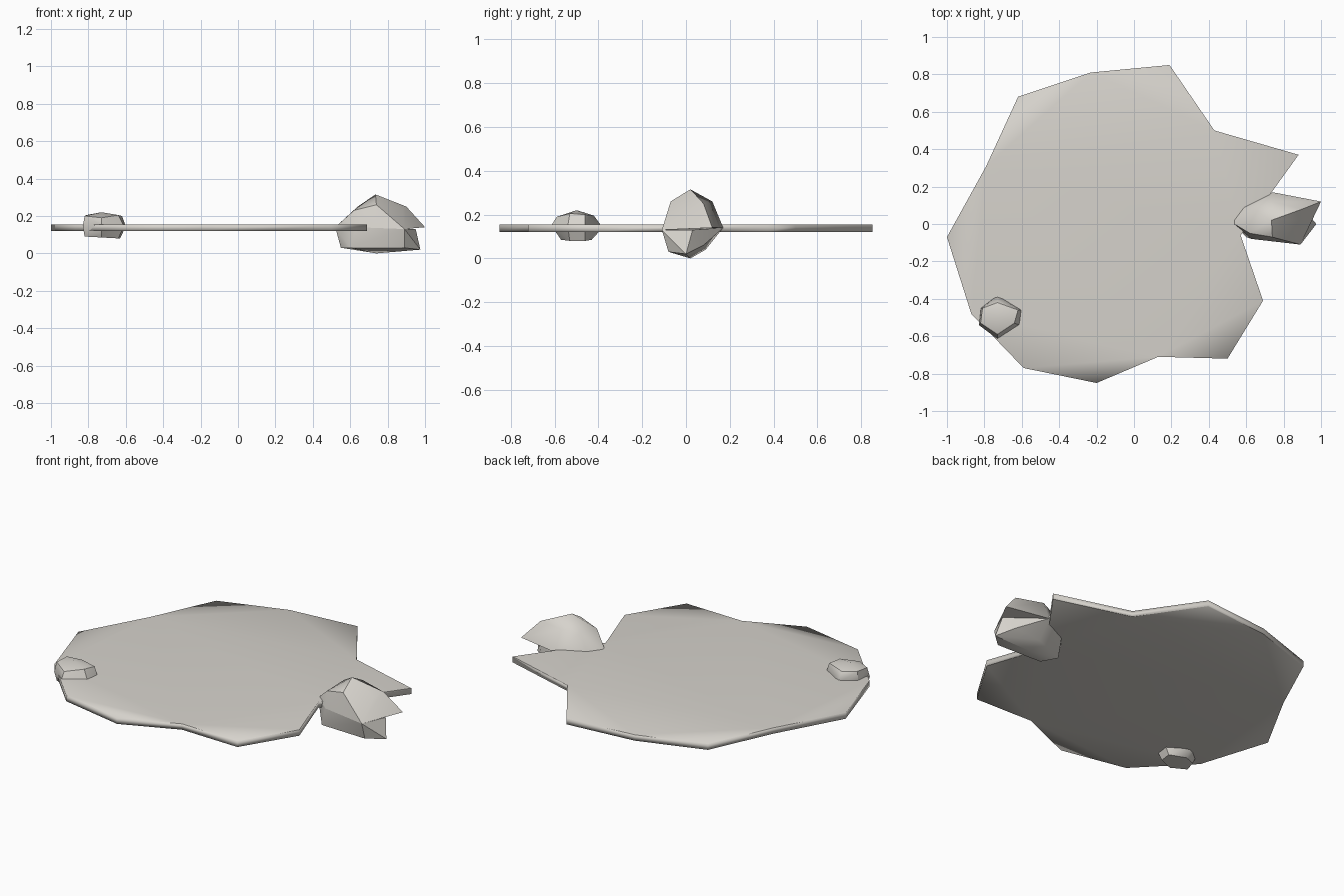
import bpy, bmesh
from mathutils import Vector

cube = bpy.data.objects.get("Cube")
if cube:
    bpy.data.objects.remove(cube, do_unlink=True)

# Single pale warm grey stone colour
stone = bpy.data.materials.new("warm_grey_stone")
stone.use_nodes = True
colour = (0.68, 0.655, 0.61, 1)
stone.diffuse_color = colour
stone.node_tree.nodes["Principled BSDF"].inputs["Base Color"].default_value = colour


def finish(name, bm):
    bmesh.ops.recalc_face_normals(bm, faces=bm.faces)
    for face in bm.faces:
        face.smooth = True
    mesh = bpy.data.meshes.new(name)
    bm.to_mesh(mesh)
    bm.free()
    mesh.materials.append(stone)
    obj = bpy.data.objects.new(name, mesh)
    bpy.context.collection.objects.link(obj)
    return obj


def soften_caps(mesh, rim_weight):
    """Area-weighted normals on the flat faces, rounded normals on the rim."""
    gentle = [Vector() for _ in mesh.vertices]
    for poly in mesh.polygons:
        weight = poly.area * (1 if abs(poly.normal.z) > 0.5 else rim_weight)
        for i in poly.vertices:
            gentle[i] += poly.normal * weight
    rounded = [v.normal.copy() for v in mesh.vertices]
    normals = []
    for poly in mesh.polygons:
        source = gentle if abs(poly.normal.z) > 0.5 else rounded
        normals += [source[i].normalized() for i in poly.vertices]
    mesh.normals_split_custom_set(normals)


def slab(name, outline, bottom, top):
    bm = bmesh.new()
    face = bm.faces.new([bm.verts.new((x, y, bottom)) for x, y in outline])
    new = bmesh.ops.extrude_face_region(bm, geom=[face], use_keep_orig=True)["geom"]
    for v in new:
        if isinstance(v, bmesh.types.BMVert):
            v.co.z = top
    caps = [f for f in bm.faces if len(f.verts) > 4]
    bmesh.ops.triangulate(bm, faces=caps, ngon_method="BEAUTY")
    obj = finish(name, bm)
    soften_caps(obj.data, 2)


def rock(name, points):
    bm = bmesh.new()
    for p in points:
        bm.verts.new(p)
    out = bmesh.ops.convex_hull(bm, input=bm.verts)
    spare = {g for g in out["geom_interior"] if isinstance(g, bmesh.types.BMVert)}
    bmesh.ops.delete(bm, geom=list(spare), context="VERTS")
    # Keep only the strong ridges crisp
    for edge in bm.edges:
        edge.smooth = edge.calc_face_angle(0) < 0.65
    finish(name, bm)


# Broken flat slab
slab("stone_slab", [
    (-1, -.07), (-.87, -.48), (-.59, -.77), (-.2, -.85), (.13, -.71),
    (.5, -.72), (.69, -.41), (.57, -.06), (.88, .37), (.43, .5),
    (.19, .85), (-.23, .81), (-.62, .68), (-.79, .31)], .12, .155)

# Large rock: an upper and a lower chunk with a notch between their points
rim = [(.52, .01, .14), (.58, .09, .14), (.74, .17, .14),
       (.89, -.11, .13), (.63, -.08, .14)]
rock("large_rock_upper", rim + [
    (.64, .08, .25), (.62, -.05, .23), (.735, .02, .315), (.735, .12, .26),
    (.9, .08, .25), (.88, .02, .235), (.74, -.07, .26), (1, .12, .14)])
rock("large_rock_lower", rim + [
    (.55, .02, .03), (.6, -.07, .03), (.74, .02, 0), (.74, .09, .04),
    (.9, .08, .06), (.975, 0, .02), (.89, -.08, .03), (.95, .03, .13)])

# Small rock at the slab's edge
rock("small_rock", [
    (-.73, -.5, .22), (-.73, -.42, .195), (-.62, -.46, .2), (-.64, -.53, .205),
    (-.73, -.59, .19), (-.82, -.53, .2), (-.81, -.45, .205),
    (-.73, -.38, .14), (-.6, -.46, .145), (-.61, -.54, .145),
    (-.73, -.615, .15), (-.83, -.54, .145), (-.82, -.45, .145),
    (-.73, -.43, .085), (-.63, -.46, .08), (-.64, -.53, .08),
    (-.73, -.57, .085), (-.82, -.53, .09), (-.8, -.46, .09)])
